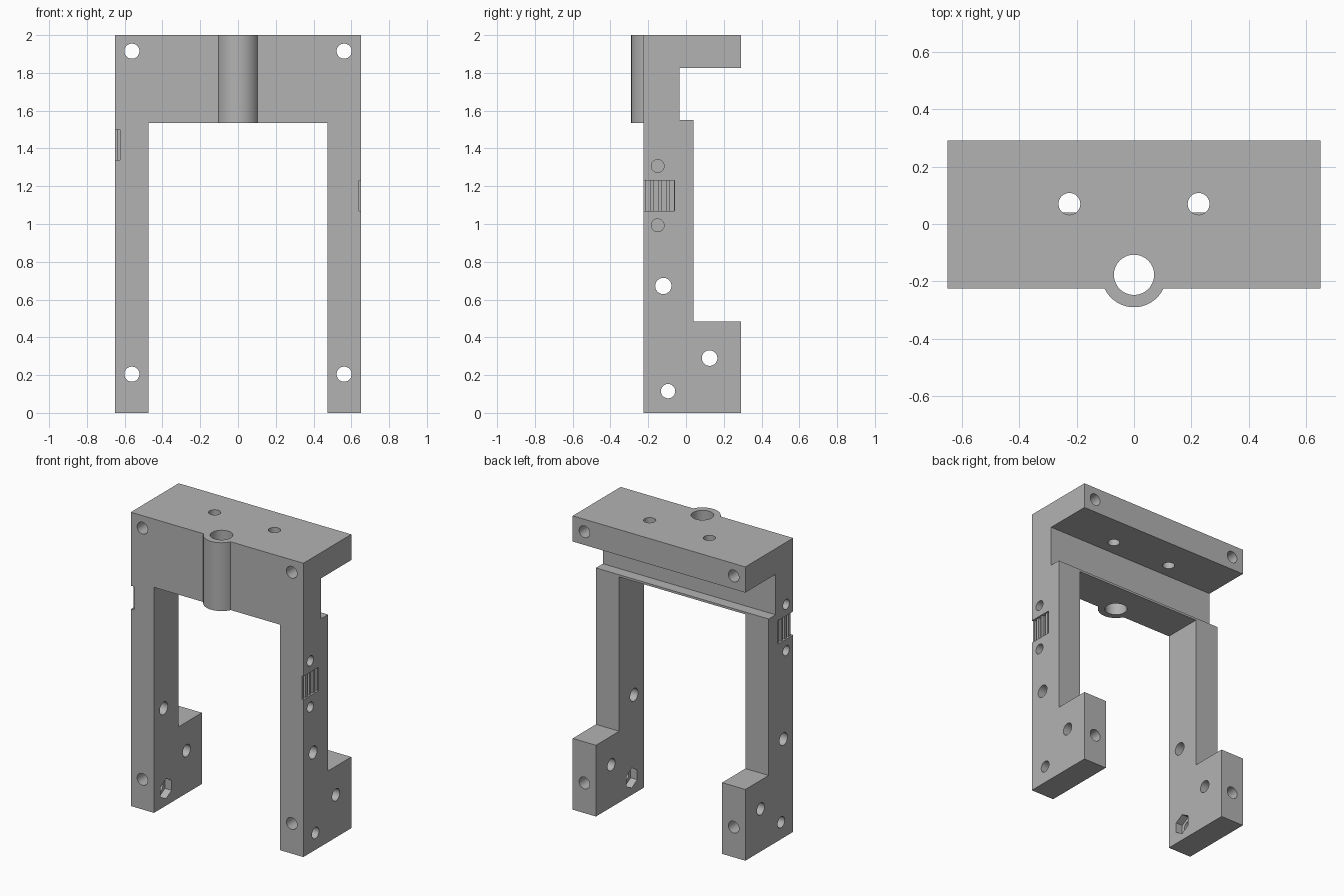
import bpy, bmesh, math
from mathutils import Matrix, Vector

if "Cube" in bpy.data.objects:
    bpy.data.objects.remove(bpy.data.objects["Cube"], do_unlink=True)

grey = bpy.data.materials.new("plain grey")
grey.use_nodes = True
colour = (0.45, 0.45, 0.45, 1)
grey.diffuse_color = colour
grey.node_tree.nodes["Principled BSDF"].inputs["Base Color"].default_value = colour


def make(name, bm):
    bmesh.ops.recalc_face_normals(bm, faces=bm.faces)
    mesh = bpy.data.meshes.new(name)
    bm.to_mesh(mesh)
    bm.free()
    mesh.materials.append(grey)
    ob = bpy.data.objects.new(name, mesh)
    bpy.context.collection.objects.link(ob)
    return ob


def box(name, low, high):
    low, high = Vector(low), Vector(high)
    bm = bmesh.new()
    bmesh.ops.create_cube(bm, size=1)
    bmesh.ops.scale(bm, vec=high - low, verts=bm.verts)
    bmesh.ops.translate(bm, vec=(low + high) / 2, verts=bm.verts)
    return make(name, bm)


def rod(name, start, end, radius, sides=40):
    start, end = Vector(start), Vector(end)
    axis = end - start
    bm = bmesh.new()
    bmesh.ops.create_cone(bm, cap_ends=True, segments=sides, radius1=radius,
                          radius2=radius, depth=axis.length)
    turn = Vector((0, 0, 1)).rotation_difference(axis).to_matrix().to_4x4()
    bmesh.ops.transform(bm, verts=bm.verts,
                        matrix=Matrix.Translation((start + end) / 2) @ turn)
    return make(name, bm)


def combine(ob, tool, operation="DIFFERENCE"):
    tool.hide_render = True
    mod = ob.modifiers.new("shape", "BOOLEAN")
    mod.operation, mod.solver, mod.object = operation, "EXACT", tool
    bpy.context.view_layer.objects.active = ob
    bpy.ops.object.modifier_apply(modifier=mod.name)
    bpy.data.objects.remove(tool, do_unlink=True)


# Body: side profile extruded across the width
W, FRONT, BACK, INNER, ARCH = 0.65, -0.225, 0.29, 0.475, 1.535
profile = [(FRONT, 0), (BACK, 0), (BACK, 0.485), (0.04, 0.485), (0.04, 1.55),
           (-0.035, 1.55), (-0.035, 1.825), (BACK, 1.825), (BACK, 2), (FRONT, 2)]
bm = bmesh.new()
side = bm.faces.new([bm.verts.new((-W, y, z)) for y, z in profile])
ext = bmesh.ops.extrude_face_region(bm, geom=[side])
bmesh.ops.translate(bm, vec=(2 * W, 0, 0),
                    verts=[v for v in ext["geom"] if isinstance(v, bmesh.types.BMVert)])
frame = make("bracket_frame", bm)

# Opening between the legs
combine(frame, box("opening", (-INNER, -1, -1), (INNER, 1, ARCH)))

# Vertical tube at the front, with its bore
combine(frame, rod("tube", (0, -0.177, ARCH), (0, -0.177, 2), 0.113, 64), "UNION")
combine(frame, rod("bore", (0, -0.177, 1.4), (0, -0.177, 2.1), 0.07, 64))

# Cross holes through both legs
for y, z, r in [(-0.12, 0.672, 0.043), (0.125, 0.29, 0.041), (-0.095, 0.115, 0.038)]:
    combine(frame, rod("cross_hole", (-1, y, z), (1, y, z), r))

for s in (-1, 1):
    # Front-to-back holes at the corners
    for z in (0.205, 1.915):
        combine(frame, rod("corner_hole", (s * 0.562, -1, z), (s * 0.562, 1, z), 0.04))
    # Holes through the top flange
    combine(frame, rod("flange_hole", (s * 0.225, 0.07, 1.7), (s * 0.225, 0.07, 2.1), 0.038))
    # Hexagonal nut pocket on the inner face of the leg
    pocket = rod("nut_pocket", (0, 0, -0.05), (0, 0, 0.05), 0.068, 6)
    pocket.data.transform(Matrix.Translation((s * INNER, -0.095, 0.115))
                          @ Matrix.Rotation(math.pi / 2, 4, "Y")
                          @ Matrix.Rotation(math.pi / 2 if abs(pocket.data.vertices[0].co.x) < 0.01
                                            else 0, 4, "Z"))
    combine(frame, pocket)

# Toothed belt recess and its two blind screw holes on each outer side
for s, mid, first in [(1, 1.15, -0.211), (-1, 1.42, -0.232)]:
    def recess(y0, y1, depth):
        xs = sorted((s * (W - depth), s * (W + 0.1)))
        return box("recess", (xs[0], y0, mid - 0.08), (xs[1], y1, mid + 0.08))
    combine(frame, recess(-0.3, -0.06, 0.01))
    for i in range(4):
        y = first + i * 0.042
        combine(frame, recess(y, y + 0.022, 0.026))
    for dz in (-0.157, 0.157):
        z = mid + dz
        combine(frame, rod("screw_hole", (s * 0.53, -0.15, z), (s * 0.8, -0.15, z), 0.034))

# Smooth the round walls, keep the edges sharp
bpy.ops.object.select_all(action="DESELECT")
frame.select_set(True)
bpy.context.view_layer.objects.active = frame
bpy.ops.object.shade_smooth_by_angle(angle=math.radians(30))
